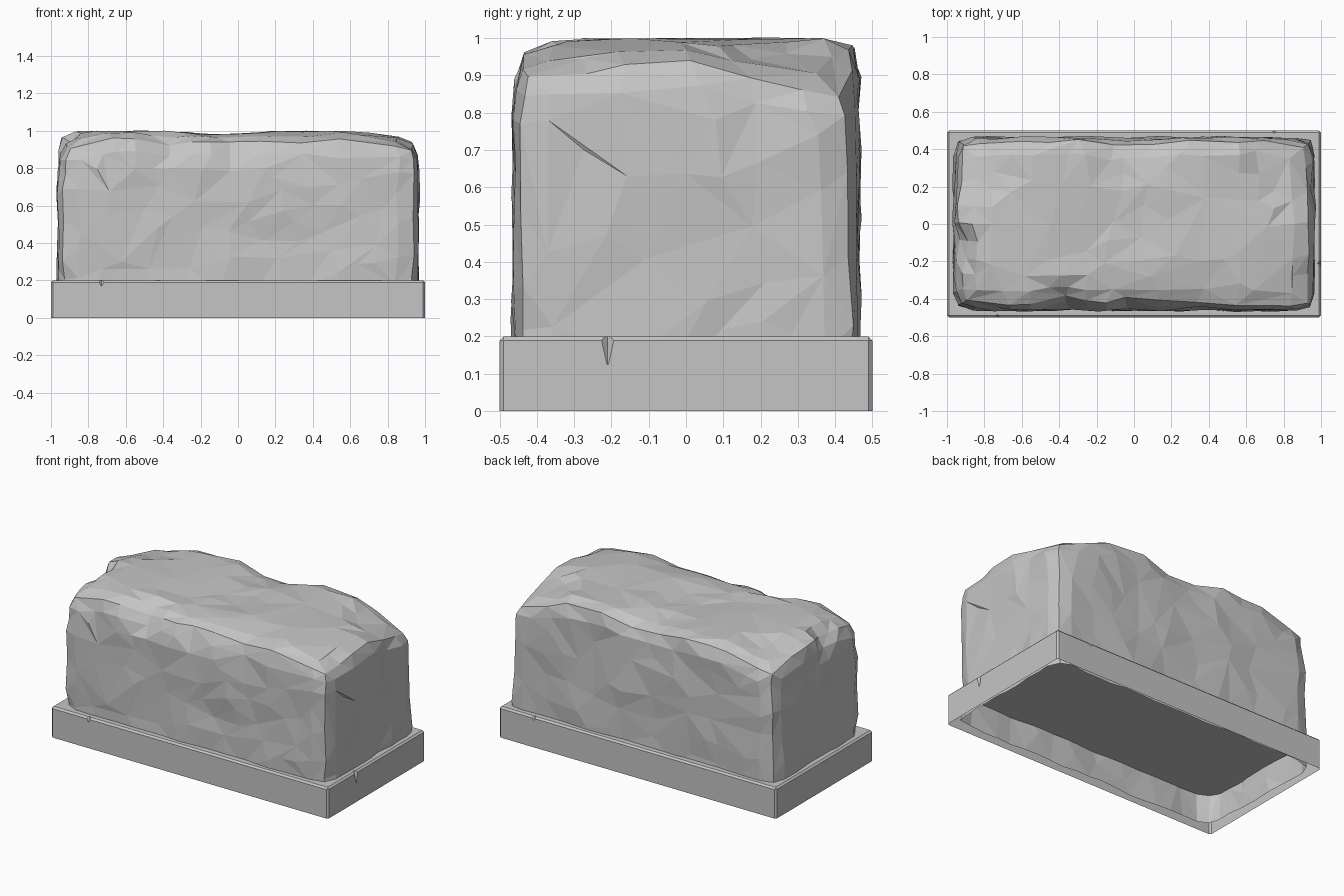
import bpy, bmesh, math
from mathutils import Vector, noise

cube = bpy.data.objects.get("Cube")
if cube:
    bpy.data.objects.remove(cube)

stone = bpy.data.materials.new("grey_stone")
stone.use_nodes = True
colour = (0.56, 0.56, 0.56, 1)
stone.diffuse_color = colour
stone.node_tree.nodes["Principled BSDF"].inputs["Base Color"].default_value = colour


def box(size, centre):
    bm = bmesh.new()
    bmesh.ops.create_cube(bm, size=1)
    bmesh.ops.scale(bm, vec=size, verts=bm.verts)
    bmesh.ops.translate(bm, vec=centre, verts=bm.verts)
    return bm


def open_underside(bm, level):
    base = [f for f in bm.faces if all(v.co.z < level for v in f.verts)]
    bmesh.ops.delete(bm, geom=base, context='FACES')


def finish(name, bm):
    mesh = bpy.data.meshes.new(name)
    bm.to_mesh(mesh)
    bm.free()
    mesh.materials.append(stone)
    obj = bpy.data.objects.new(name, mesh)
    bpy.context.collection.objects.link(obj)
    return obj


def apply(obj, mod):
    bpy.context.view_layer.objects.active = obj
    bpy.ops.object.modifier_apply(modifier=mod.name)


# Plinth: hollow slab, open below, with thin worn edges
bm = box((2, 1, 0.2), (0, 0, 0.1))
worn = [e for e in bm.edges if any(v.co.z > 0.1 for v in e.verts)]
bmesh.ops.bevel(bm, geom=worn, offset=0.011, segments=1, affect='EDGES')
plinth = finish("plinth", bm)

# Small chips in the upper rim of the plinth
for x, y, depth in ((1, -0.21, 0.08), (-0.73, -0.5, 0.035), (0.75, 0.5, 0.03)):
    bm = bmesh.new()
    bmesh.ops.create_cone(bm, cap_ends=True, segments=4, radius1=0.002,
                          radius2=0.02, depth=depth)
    bmesh.ops.translate(bm, vec=(x, y, 0.205 - depth / 2), verts=bm.verts)
    chip = finish("chip_cutter", bm)
    mod = plinth.modifiers.new("chip", 'BOOLEAN')
    mod.operation = 'DIFFERENCE'
    mod.object = chip
    apply(plinth, mod)
    bpy.data.objects.remove(chip)

bm = bmesh.new()
bm.from_mesh(plinth.data)
open_underside(bm, 0.001)
bm.to_mesh(plinth.data)
bm.free()

# Rough block: a sliced box, rounded at its edges and broken up by noise
half = Vector((0.96, 0.46, 0.485))
mid = Vector((0, 0, 0.505))
bm = box(half * 2, mid)
for axis, cuts in enumerate((19, 10, 10)):
    normal = Vector((0, 0, 0))
    normal[axis] = 1
    for i in range(1, cuts):
        point = mid + normal * half[axis] * (2 * i / cuts - 1)
        bmesh.ops.bisect_plane(bm, geom=bm.verts[:] + bm.edges[:] + bm.faces[:],
                               plane_co=point, plane_no=normal)
open_underside(bm, 0.03)

# Dents: centre, reach, push
dents = [((-0.37, -0.46, 0.97), 0.16, (0, 0.06, -0.05)),
         ((-0.02, -0.46, 0.98), 0.2, (0, 0.05, -0.03)),
         ((0.35, -0.46, 0.98), 0.25, (0, 0.02, -0.03)),
         ((0.97, -0.45, 0.98), 0.22, (-0.01, 0.01, -0.025)),
         ((0.97, 0.45, 0.98), 0.4, (-0.01, -0.01, -0.08)),
         ((-0.95, -0.45, 0.98), 0.25, (0.03, 0.02, -0.03)),
         ((-0.95, 0.45, 0.98), 0.38, (0.02, -0.01, -0.05)),
         ((-0.95, -0.12, 0.98), 0.12, (0.05, 0, -0.03)),
         ((0, 0.47, 0.97), 0.25, (0, -0.015, -0.025)),
         ((0.08, -0.47, 0.42), 0.12, (0, 0.015, 0))]
for v in bm.verts:
    # Rounded corners of uneven width, leaving the lower rim upright
    radius = 0.08 + 0.035 * noise.noise(v.co * 5)
    local = v.co - mid
    core = Vector([max(-h + radius, min(h - radius, c)) for c, h in zip(local, half)])
    if local.z < 0:
        core.z = local.z
    out = local - core
    if out.length > 0:
        local = core + out.normalized() * radius
    p = local + mid
    # Gently waved top that falls at the left end
    height = max(0, (p.z - 0.7) / 0.3)
    fall = max(0, p.x - 0.55) / 0.4
    p.z -= height * (0.025 * fall + 0.03 * (p.y / 0.45) ** 2 * p.x ** 2)
    p.z += height * 0.01 * math.cos(p.x * 6 + 3.4)
    for centre, reach, push in dents:
        near = max(0, 1 - (p - Vector(centre)).length / reach)
        p += Vector(push) * near ** 0.6
    p += noise.noise_vector(p * 4) * 0.016 + noise.noise_vector(p * 10) * 0.01
    p.x = max(-0.972, min(0.975, p.x))
    p.y = max(-0.47, min(0.475, p.y))
    p.z = max(0.01, min(1.0, p.z))
    v.co = p
bmesh.ops.triangulate(bm, faces=bm.faces, quad_method='BEAUTY')
block = finish("rough_stone_block", bm)
mod = block.modifiers.new("facets", 'DECIMATE')
mod.ratio = 0.45
apply(block, mod)
